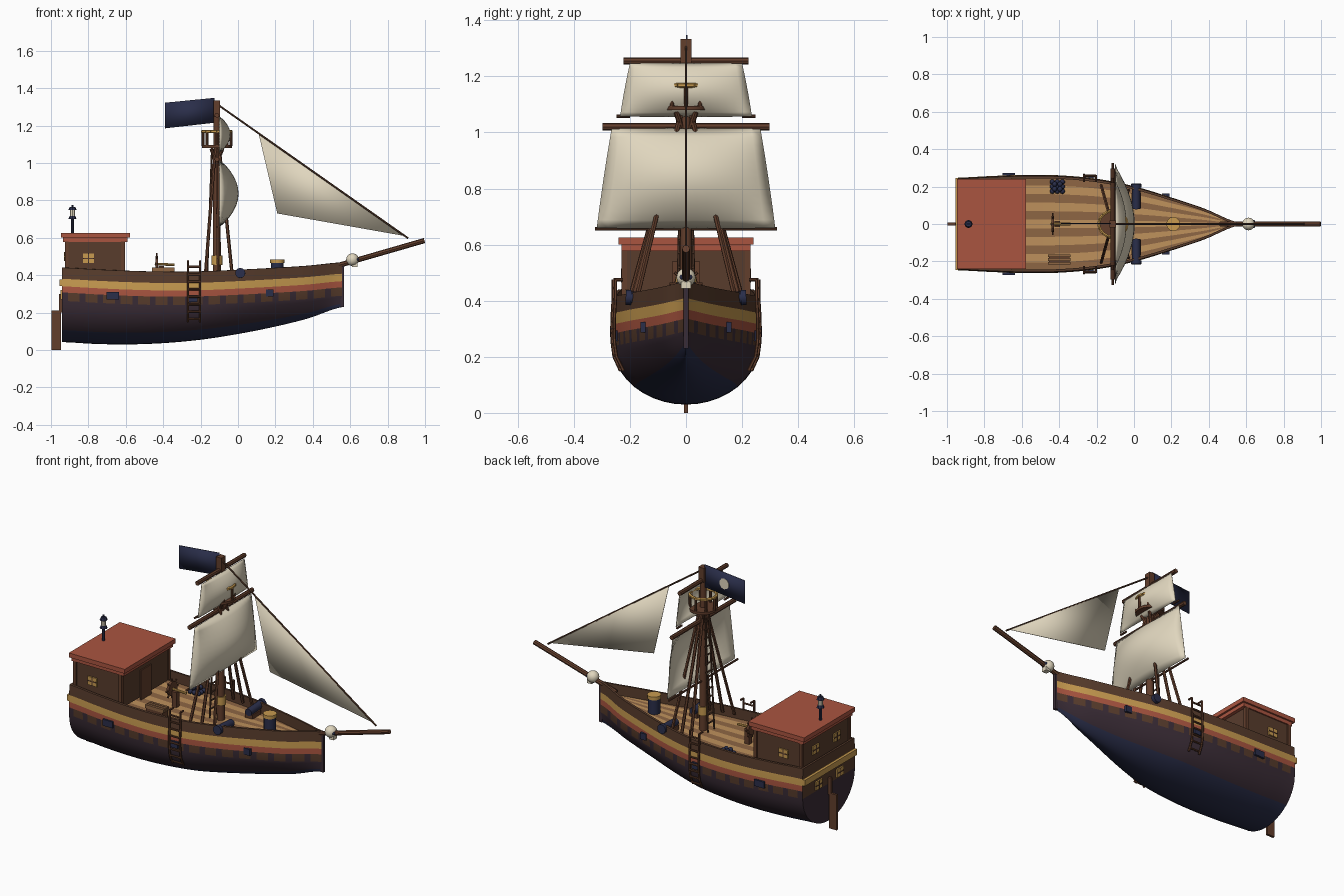
import bpy, bmesh, math
from mathutils import Vector, Matrix

if "Cube" in bpy.data.objects:
    bpy.data.objects.remove(bpy.data.objects["Cube"])


def mat(name, r, g, b):
    m = bpy.data.materials.new(name)
    m.diffuse_color = [(c / 255 / 12.92 if c < 11 else ((c / 255 + .055) / 1.055) ** 2.4) for c in (r, g, b)] + [1]
    m.use_nodes = True
    m.node_tree.nodes["Principled BSDF"].inputs["Base Color"].default_value = m.diffuse_color
    return m


BROWN = mat("dark_wood", 88, 60, 44)
SPAR = mat("spar_wood", 98, 62, 44)
TAN = mat("light_plank", 190, 145, 92)
PLANK = mat("dark_plank", 142, 102, 68)
GOLD = mat("gold_trim", 200, 155, 80)
RED = mat("red_paint", 170, 85, 64)
PLUM = mat("plum_hull", 58, 44, 54)
NAVY = mat("navy", 42, 46, 74)
CREAM = mat("canvas", 224, 214, 190)


def finish(name, bm, mats):
    me = bpy.data.meshes.new(name)
    bm.to_mesh(me)
    bm.free()
    for m in mats:
        me.materials.append(m)
    ob = bpy.data.objects.new(name, me)
    bpy.context.collection.objects.link(ob)
    return ob


def boxes(name, items, m):
    bm = bmesh.new()
    for c, s in items:
        bmesh.ops.create_cube(bm, size=1, matrix=Matrix.Translation(c) @ Matrix.Diagonal((*s, 1)))
    return finish(name, bm, [m])


def rods(name, segs, r, m, n=8, r2=None):
    bm = bmesh.new()
    for p, q in segs:
        p, q = Vector(p), Vector(q)
        d = q - p
        M = Matrix.Translation((p + q) / 2) @ d.to_track_quat('Z', 'Y').to_matrix().to_4x4()
        bmesh.ops.create_cone(bm, cap_ends=True, segments=n, radius1=r, radius2=r if r2 is None else r2,
                              depth=d.length, matrix=M)
    return finish(name, bm, [m])


def balls(name, centers, r, m, sub=2):
    bm = bmesh.new()
    for c in centers:
        bmesh.ops.create_icosphere(bm, subdivisions=sub, radius=r, matrix=Matrix.Translation(c))
    return finish(name, bm, [m])


def grid(name, rows, mats, rule=lambda i, j: 0):
    """Surface through rows of points; rule(i, j) picks the material."""
    bm = bmesh.new()
    vs = [[bm.verts.new(p) for p in row] for row in rows]
    for i in range(len(vs) - 1):
        for j in range(len(vs[0]) - 1):
            f = bm.faces.new((vs[i][j], vs[i + 1][j], vs[i + 1][j + 1], vs[i][j + 1]))
            f.material_index = rule(i, j)
    bmesh.ops.remove_doubles(bm, verts=bm.verts, dist=1e-5)
    bmesh.ops.recalc_face_normals(bm, faces=bm.faces)
    return finish(name, bm, mats)


# Hull lines, sampled at even stations from stern to bow
X0, X1 = -.94, .56
BEAM = (.242, .251, .257, .253, .235, .198, .143, .082, .008)
SHEER = (.44, .43, .422, .418, .42, .428, .438, .45, .468)
KEEL = (.042, .032, .030, .038, .056, .085, .122, .168, .23)


def line(k, x):
    t = min(max((x - X0) / (X1 - X0), 0), 1) * 8
    i = min(int(t), 7)
    t -= i
    p = [k[max(i - 1, 0)], k[i], k[i + 1], k[min(i + 2, 8)]]
    return p[1] + .5 * t * (p[2] - p[0] + t * (2 * p[0] - 5 * p[1] + 4 * p[2] - p[3]
                            + t * (3 * (p[1] - p[2]) + p[3] - p[0])))


def section(x):
    b, s, k = line(BEAM, x), line(SHEER, x), line(KEEL, x)
    pts = [(b + e * b / .25, s - o) for o, e in ((0, 0), (.06, .004), (.1, .006), (.133, .006), (.178, .004))]
    w, zt = pts[-1]
    f = .8 * min(max((x + .2) / .76, 0), 1)
    for i in range(1, 11):
        a = i / 10 * math.pi / 2
        u = math.sin(a)
        pts.append((w * ((1 - f) * math.cos(a) + f * (1 - u) ** .8), zt + (k - zt) * u))
    return pts


def side(x, z):
    pts = section(x)
    for (ya, za), (yb, zb) in zip(pts, pts[1:]):
        if zb <= z <= za:
            return yb + (ya - yb) * (z - zb) / (za - zb)
    return pts[0][0]


N = 48
XS = [X0 + (X1 - X0) * i / N for i in range(N + 1)]
HULL = [BROWN, GOLD, RED, PLUM, NAVY]


def hull_rule(i, j):
    j = j if j < 14 else 27 - j
    if j == 3:
        return 3 if i % 3 == 0 else 0
    return (0, 1, 2)[j] if j < 3 else 3 if j < 9 else 4


def ring(x):
    p = section(x)
    return [(x, -y, z) for y, z in p] + [(x, y, z) for y, z in p[-2::-1]]


grid("hull", [ring(x) for x in XS], HULL, hull_rule)
# Flat stern with painted bands
grid("transom", [[(X0, -y, z), (X0, y, z)] for y, z in section(X0)], HULL,
     lambda i, j: (0, 1, 0, 0)[i] if i < 4 else 3)
boxes("stem", [((.558, 0, .349), (.02, .018, .238))], PLUM)
boxes("stern_moulding", [((-.945, 0, .36), (.02, .49, .035))], GOLD)

# Inner bulwarks with rail cap, and striped deck
for sgn, tag in ((-1, "right"), (1, "left")):
    grid("bulwark_" + tag, [[(x, sgn * line(BEAM, x), line(SHEER, x)),
                             (x, sgn * max(line(BEAM, x) - .013, .001), line(SHEER, x) + .001),
                             (x, sgn * max(line(BEAM, x) - .013, .001), line(SHEER, x) - .07)] for x in XS], [BROWN])
grid("deck", [[(x, line(BEAM, x) * .98 * (j / 5.5 - 1), line(SHEER, x) - .06) for j in range(12)] for x in XS],
     [PLANK, TAN], lambda i, j: j % 2)
boxes("stern_rail", [((-.934, 0, .41), (.012, .47, .06))], BROWN)

# Rudder
boxes("rudder", [((-.971, 0, .105), (.05, .014, .21)), ((-.949, 0, .25), (.018, .014, .1))], SPAR)

# Cabin and roof
boxes("cabin", [((-.765, 0, .48), (.31, .445, .2))], BROWN)
boxes("cabin_corner_posts", [((x, y, .48), (.02, .02, .2)) for x in (-.915, -.615) for y in (-.22, .22)], SPAR)
boxes("cabin_door", [((-.607, 0, .45), (.008, .1, .18))], SPAR)
boxes("roof", [((-.762, 0, .613), (.368, .48, .026)), ((-.762, 0, .59), (.345, .46, .024))], RED)
panes, bars = [], []
for sgn in (-1, 1):
    c = (-.8, sgn * .226, .49)
    panes.append((c, (.06, .008, .05)))
    bars += [(c, (.006, .012, .05)), (c, (.06, .012, .006))]
    for x, z in ((-.922, .5), (-.943, .295)):
        c = (x, sgn * .1, z)
        panes.append((c, (.01, .06, .05)))
        bars += [(c, (.014, .006, .05)), (c, (.014, .06, .006))]
boxes("window_panes", panes, GOLD)
boxes("window_bars", bars, BROWN)

# Stern lantern
rods("lantern_post", [((-.885, 0, .62), (-.885, 0, .71))], .009, NAVY)
rods("lantern_glass", [((-.885, 0, .715), (-.885, 0, .75))], .014, CREAM)
rods("lantern_caps", [((-.885, 0, .70), (-.885, 0, .716)), ((-.885, 0, .748), (-.885, 0, .765))], .022, NAVY, 8, .015)
rods("lantern_tip", [((-.885, 0, .76), (-.885, 0, .776))], .006, NAVY)

# Gun ports, cannons and side ladders on both sides
ports, guns, muzzles, rails, steps = [], [], [], [], []
for sgn in (-1, 1):
    for x, z, w in ((-.67, .29, .065), (-.24, .275, .045), (.17, .305, .04)):
        ports.append(((x, sgn * side(x, z), z), (w, .022, .038)))
    guns.append(((.012, sgn * .08, .405), (.012, sgn * .205, .412)))
    muzzles.append(((.012, sgn * .195, .411), (.012, sgn * .215, .412)))
    for x in (-.268, -.202):
        P = [(x, sgn * (side(x, min(z, .41)) + .014), z) for z in (.475, .41, .35, .3, .25, .2, .15)]
        rails += list(zip(P, P[1:])) + [(P[0], (x, sgn * .225, .475))]
    for i in range(8):
        z = .165 + i * .04
        y = sgn * (side(-.235, min(z, .41)) + .014)
        steps.append(((-.268, y, z), (-.202, y, z)))
boxes("gun_ports", ports, NAVY)
rods("cannons", guns, .022, NAVY, 12)
rods("cannon_muzzles", muzzles, .027, NAVY, 12)
boxes("cannon_carriages", [((.012, s * .125, .38), (.05, .08, .03)) for s in (-1, 1)], SPAR)
rods("ladder_rails", rails, .006, SPAR, 6)
rods("ladder_steps", steps, .006, SPAR, 6)

# Mast and spars
MX = -.113
rods("mast", [((MX, 0, .35), (MX, 0, 1.28))], .022, SPAR, 12, .017)
boxes("mast_head", [((MX, 0, 1.29), (.036, .04, .085))], SPAR)
rods("mast_ring", [((MX, 0, .455), (MX, 0, .505))], .029, GOLD, 12)
rods("yards", [((MX, -y, z), (MX, y, z)) for y, z in ((.297, 1.02), (.223, 1.255))], .013, SPAR)
rods("lower_boom", [((MX, -.325, .657), (MX, .325, .657))], .006, SPAR)
rods("upper_boom_ends", [((MX, s * .2, 1.058), (MX, s * .247, 1.058)) for s in (-1, 1)], .006, SPAR)
rods("bowsprit", [((.46, 0, .43), (.997, 0, .585))], .014, SPAR)
rods("forestay", [((MX, 0, 1.315), (.91, 0, .597))], .005, BROWN, 6)


# Billowing square sails
def sail(name, top, bot, zt, zb, bulge):
    rows = []
    for i in range(13):
        v = i / 12
        w = top + (bot - top) * v
        rows.append([(MX + .012 + bulge * math.sin(math.pi * v) ** .8 * math.cos(u / 8 * math.pi / 2) ** .8,
                      w * u / 8, zt + (zb - zt) * v) for u in range(-8, 9)])
    ob = grid(name, rows, [CREAM])
    ob.modifiers.new("cloth_thickness", 'SOLIDIFY').thickness = .004


sail("main_sail", .265, .318, 1.012, .66, .1)
sail("top_sail", .2, .235, 1.245, 1.058, .057)
# Triangular head sail
bm = bmesh.new()
bm.faces.new([bm.verts.new(p) for p in ((.11, 0, 1.158), (.21, 0, .73), (.9, 0, .608))])
finish("head_sail", bm, [CREAM]).modifiers.new("cloth_thickness", 'SOLIDIFY').thickness = .004

# Flag with a pale round emblem on one face
bm = bmesh.new()
bm.faces.new([bm.verts.new(p) for p in ((-.39, 0, 1.185), (-.125, 0, 1.215), (-.125, 0, 1.348), (-.39, 0, 1.322))])
finish("flag", bm, [NAVY]).modifiers.new("cloth_thickness", 'SOLIDIFY').thickness = .005
rods("flag_emblem", [((-.255, .001, 1.268), (-.255, .006, 1.268))], .032, CREAM, 10)

# Lookout basket
circle = [(MX + .075 * math.cos(i * math.pi / 4), .07 * math.sin(i * math.pi / 4)) for i in range(8)]
rods("basket_floor", [((MX, 0, 1.08), (MX, 0, 1.095))], .08, SPAR, 16)
rods("basket_posts", [((x, y, 1.09), (x, y, 1.165)) for x, y in circle], .008, SPAR)
hoop = [(MX + .076 * math.cos(i * math.pi / 8), .07 * math.sin(i * math.pi / 8), 1.168) for i in range(17)]
rods("basket_rim", list(zip(hoop, hoop[1:])), .009, GOLD, 6)
rods("basket_braces", [((MX, s * .012, 1.0), (MX + d, s * .035, 1.075)) for s in (-1, 1) for d in (-.03, .03)], .01, SPAR)

# Shrouds and rope ladder
rods("shrouds", [((MX + (x - MX) * .15, s * .015, 1.08), (x, s * y, .39))
                 for s in (-1, 1) for x, y in ((-.175, .205), (-.105, .195), (-.03, .18))], .009, SPAR, 6)
rods("rope_ladder", [((-.14, s * .015, 1.08), (-.165, s * .03, .37)) for s in (-1, 1)]
     + [((-.163 + i * .0018, -.028, .42 + i * .05), (-.163 + i * .0018, .028, .42 + i * .05)) for i in range(13)],
     .005, BROWN, 6)

# Figurehead skull
balls("skull", [(.612, 0, .483)], .034, CREAM, 3)
boxes("skull_jaw", [((.625, 0, .455), (.03, .034, .022))], CREAM)
balls("skull_eyes", [(.639, s * .014, .484) for s in (-1, 1)], .009, NAVY)

# Deck fittings
rods("barrel", [((.21, 0, .37), (.21, 0, .465))], .034, NAVY, 12)
rods("barrel_lid", [((.21, 0, .465), (.21, 0, .485))], .038, GOLD, 12)
balls("cannon_balls", [(-.41 + i * .027, .2 + j * .025, .375) for i in (-1, 0, 1) for j in (-1, 0, 1)]
      + [(-.41 + i * .014, .2 + j * .013, .397) for i in (-1, 1) for j in (-1, 1)], .014, NAVY)
boxes("crate", [((-.4, -.19, .39), (.11, .05, .06))], SPAR)
boxes("crate_slats", [((-.4, -.19 + y, .43), (.12, .014, .02)) for y in (-.02, 0, .02)], PLANK)
rods("wheel", [((-.442, 0, .46), (-.427, 0, .46))], .042, SPAR, 16)
rods("wheel_spokes", [((-.434, 0, .46), (-.434, .058 * math.cos(a * math.pi / 4), .46 + .058 * math.sin(a * math.pi / 4)))
                      for a in range(8)], .005, SPAR, 6)
boxes("wheel_stand", [((-.41, 0, .405), (.03, .03, .09))], SPAR)
rods("wheel_axle", [((-.445, 0, .46), (-.34, 0, .455))], .007, GOLD)

# Smooth shading with sharp edges kept
bpy.ops.object.select_all(action='SELECT')
bpy.context.view_layer.objects.active = bpy.data.objects["hull"]
bpy.ops.object.shade_smooth_by_angle(angle=math.radians(32))
